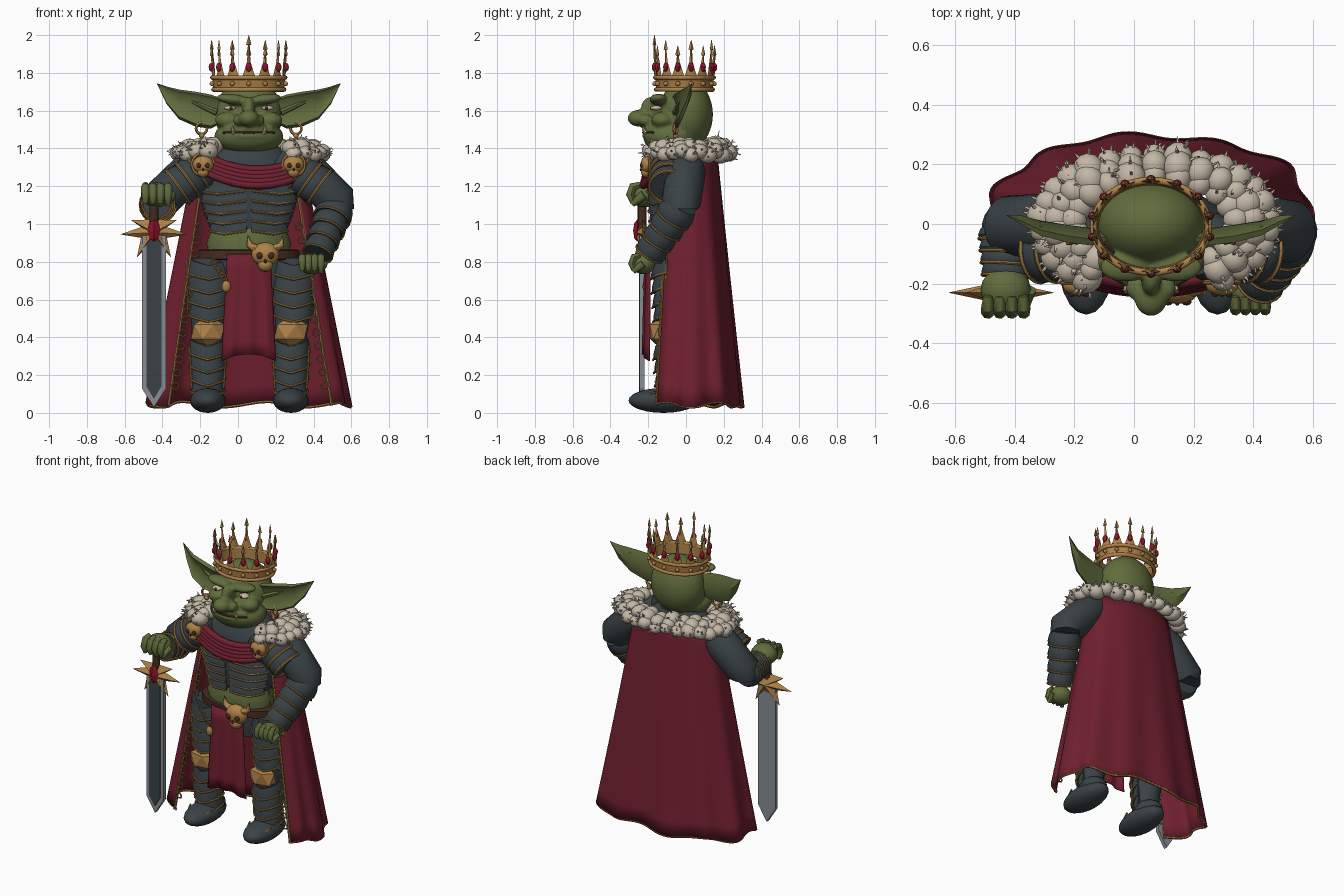
import bpy, bmesh, random
from math import sin, cos, pi, radians
from mathutils import Vector, Matrix, Euler

random.seed(4)
if "Cube" in bpy.data.objects:
    bpy.data.objects.remove(bpy.data.objects["Cube"])


def material(name, *rgb):
    m = bpy.data.materials.new(name)
    m.use_nodes = True
    m.diffuse_color = (*rgb, 1)
    m.node_tree.nodes["Principled BSDF"].inputs["Base Color"].default_value = (*rgb, 1)
    return m


SKIN = material("green skin", .118, .15, .046)
STEEL = material("dark armour", .042, .055, .061)
CLOTH = material("red cloth", .16, .014, .028)
GOLD = material("gold", .42, .22, .065)
TRIM = material("dull gold trim", .32, .18, .05)
FUR = material("pale fur", .54, .47, .38)
SILVER = material("blade silver", .25, .27, .29)
LEATHER = material("brown leather", .055, .025, .014)
GEM = material("red gem", .28, .006, .025)
IVORY = material("ivory", .6, .48, .34)
HX = .057  # body midline


def finish(name, bm, mat, smooth=True):
    bmesh.ops.recalc_face_normals(bm, faces=bm.faces)
    for f in bm.faces:
        f.smooth = smooth
    for e in bm.edges:
        e.smooth = e.calc_face_angle(0) < .8
    me = bpy.data.meshes.new(name)
    bm.to_mesh(me)
    bm.free()
    me.materials.append(mat)
    ob = bpy.data.objects.new(name, me)
    bpy.context.scene.collection.objects.link(ob)
    return ob


def ball(bm, loc, size, rot=(0, 0, 0), seg=16):
    m = Matrix.LocRotScale(Vector(loc), Euler(rot), Vector(size))
    bmesh.ops.create_uvsphere(bm, u_segments=seg, v_segments=seg // 2 + 2, radius=1, matrix=m)


def loft(bm, rings, ring_closed=True, path_closed=False):
    vs = [[bm.verts.new(p) for p in r] for r in rings]
    n = len(vs[0])
    for i in range(len(vs) if path_closed else len(vs) - 1):
        a, b = vs[i], vs[(i + 1) % len(vs)]
        for j in range(n if ring_closed else n - 1):
            k = (j + 1) % n
            bm.faces.new((a[j], a[k], b[k], b[j]))
    if ring_closed and not path_closed:
        bm.faces.new(vs[0])
        bm.faces.new(vs[-1])


def tube(bm, pts, rad, n=6, closed=False):
    pts = [Vector(p) for p in pts]
    c = len(pts)
    rad = rad if isinstance(rad, (list, tuple)) else [rad] * c
    rings, normal = [], None
    for i, p in enumerate(pts):
        a = pts[i - 1] if i or closed else p
        b = pts[(i + 1) % c] if i < c - 1 or closed else p
        t = (b - a).normalized()
        normal = normal or t.orthogonal()
        normal = (normal - t * normal.dot(t)).normalized()
        side = t.cross(normal)
        rings.append([p + (normal * cos(2*pi*j/n) + side * sin(2*pi*j/n)) * rad[i] for j in range(n)])
    loft(bm, rings, path_closed=closed)


def ring(bm, loc, axis, r, thick, n=16):
    q = Vector(axis).to_track_quat('Z', 'Y')
    tube(bm, [Vector(loc) + q @ Vector((cos(2*pi*i/n) * r, sin(2*pi*i/n) * r, 0)) for i in range(n)], thick, 6, True)


def ellipses(bm, rows, n=32):
    # stacked horizontal sections: z, centre y, radius x, radius y
    loft(bm, [[(HX + a * cos(2*pi*j/n), y + b * sin(2*pi*j/n), z) for j in range(n)] for z, y, a, b in rows])


def plate(bm, trim, x, y, rx, ry, a0, a1, top, low, vee=0, n=12):
    # curved overlapping plate with a trimmed lower edge
    rings, edge = [], []
    for i in range(n + 1):
        u = i / n
        a = radians(a0 + (a1 - a0) * u)
        drop = vee * (1 - abs(2 * u - 1))
        def at(s, z):
            return (x + rx * s * cos(a), y + ry * s * sin(a), z - drop)
        rings.append([at(.85, top), at(.98, top), at(1.06, (top + low) / 2), at(1.08, low), at(.88, low)])
        edge.append(at(1.09, low))
    loft(bm, rings)
    tube(trim, edge, .006)


def bands(bm, trim, a, b, r0, r1, n, thick=.006):
    # row of swelling armour bands along a limb
    a, b = Vector(a), Vector(b)
    for i in range(n):
        p, q = a.lerp(b, i / n), a.lerp(b, (i + 1.12) / n)
        r = r0 + (r1 - r0) * i / max(n - 1, 1)
        tube(bm, [p, p.lerp(q, .3), p.lerp(q, .75), q], [r * .86, r * .98, r * 1.04, r * .96], 20)
        ring(trim, q, b - a, r * .99, thick, 20)


# Head, blended from soft masses
bm = bmesh.new()
ball(bm, (HX, 0, 1.58), (.18, .143, .19), seg=32)
ball(bm, (HX, -.075, 1.462), (.184, .15, .098), seg=24)
ball(bm, (HX, -.13, 1.515), (.12, .085, .05))
ball(bm, (HX, -.18, 1.615), (.035, .06, .06))
ball(bm, (HX, -.25, 1.56), (.056, .06, .045))
for s in (-1, 1):
    ball(bm, (HX + s * .11, -.125, 1.55), (.07, .06, .045))
    ball(bm, (HX + s * .085, -.145, 1.66), (.09, .05, .028), (0, -s * .12, 0))
    ball(bm, (HX + s * .047, -.215, 1.55), (.038, .042, .032))
for z, y in ((1.5, -.22), (1.467, -.223)):
    tube(bm, [(HX + t * .125, y + .055 * t * t, z) for t in (-1, -.6, -.2, .2, .6, 1)], .013, 8)
head = finish("head", bm, SKIN)
mod = head.modifiers.new("blend", 'REMESH')
mod.mode, mod.voxel_size, mod.use_smooth_shade = 'VOXEL', .009, True
mod = head.modifiers.new("soften", 'SMOOTH')
mod.iterations = 6

# Ears: leaf-shaped with a hollow front
bm, hoops = bmesh.new(), bmesh.new()
for s in (-1, 1):
    rings = []
    for x, y, top, low in ((.13, -.04, 1.66, 1.54), (.2, -.05, 1.685, 1.505), (.28, -.04, 1.7, 1.515),
                           (.37, -.02, 1.712, 1.555), (.435, .01, 1.728, 1.635), (.485, .03, 1.745, 1.74)):
        d = (top - low) * .1
        rings.append([(HX + s * x, y + k * d, low + (top - low) * f) for f, k in
                      ((1, 0), (.93, -1.2), (.85, -.6), (.5, .4), (.18, -.6), (.08, -1.2), (0, 0), (.5, 2))])
    loft(bm, rings)
    tube(bm, [(HX + s * .17, -.055, 1.59), (HX + s * .27, -.04, 1.635), (HX + s * .4, -.003, 1.695)], [.018, .012, .003])
    ring(hoops, (HX + s * .25, -.055, 1.505), (.3 * s, 1, 0), .03, .008)
    ball(hoops, (HX + s * .25, -.055, 1.468), (.015,) * 3, seg=8)
finish("ears", bm, SKIN)
finish("earrings", hoops, GOLD)

# Eyes, mouth and fangs
white, dark = bmesh.new(), bmesh.new()
for s in (-1, 1):
    ball(white, (HX + s * .1, -.157, 1.614), (.032, .03, .013))
    ball(dark, (HX + s * .095, -.181, 1.614), (.01, .009, .01), seg=8)
    tube(white, [(HX + s * .08, -.21, 1.48), (HX + s * .085, -.225, 1.5), (HX + s * .085, -.222, 1.525)], [.011, .009, .001])
tube(dark, [(HX + t * .135, -.228 + .055 * t * t, 1.484) for t in (-1, -.6, -.2, .2, .6, 1)], .007)
finish("eyes_and_fangs", white, IVORY)
finish("pupils_and_mouth", dark, LEATHER)

# Crown with flat pointed spikes
bm, gems = bmesh.new(), bmesh.new()
N = 40
def oval(z, rx, ry):
    return [(HX + rx * cos(2*pi*i/N), -.008 + ry * sin(2*pi*i/N), z) for i in range(N)]
loft(bm, [oval(1.71, .187, .15), oval(1.775, .195, .156), oval(1.775, .18, .142), oval(1.71, .175, .138)], path_closed=True)
for z, r in ((1.712, .187), (1.775, .193)):
    tube(bm, oval(z, r, r * .8), .012, 8, True)
for i in range(14):
    a = 2 * pi * i / 14 - pi / 2
    c, s = cos(a), sin(a)
    high = 2 if i == 0 else (1.975, 1.945)[i % 2]
    outward = Vector((c, s, 0))
    across = Vector((-s, c, 0))
    def out(k, z):
        return Vector((HX + c * .19 * k, -.008 + s * .15 * k, z))
    spike = []
    for z, k, w, d in ((1.765, 1, .042, .009), (1.8, 1.01, .027, .009), (1.86, 1.03, .009, .008), (high - .055, 1.06, .005, .005),
                       (high - .05, 1.06, .014, .01), (high, 1.06, .001, .001)):
        p = out(k, z)
        spike.append([p + across * w, p + outward * d, p - across * w, p - outward * d])
    loft(bm, spike)
    ball(bm, out(1.05, 1.743), (.013,) * 3, seg=8)
    ball(gems, out(1.06, 1.83), (.016, .014, .024), seg=8)
finish("crown", bm, GOLD)
finish("crown_gems", gems, GEM)

# Torso and belly
bm, trim = bmesh.new(), bmesh.new()
ellipses(bm, [(.94, -.04, .19, .13), (1.05, -.04, .235, .15), (1.18, -.04, .27, .16),
              (1.3, -.03, .27, .16), (1.38, -.02, .2, .15), (1.43, -.02, .13, .12)])
for i in range(5):
    for a0, a1 in ((-158, -93), (-87, -22)):
        plate(bm, trim, HX, -.04, .262 - i * .014, .155 - i * .004, a0, a1, 1.235 - i * .053, 1.175 - i * .053, .018)
ellipses(bm, [(.66, -.04, .2, .11), (.78, -.04, .24, .13), (.85, -.04, .23, .13)])
finish("breastplate", bm, STEEL)
bm = bmesh.new()
ellipses(bm, [(.8, -.045, .2, .13), (.9, -.05, .225, .155), (.99, -.04, .19, .13)])
finish("belly", bm, SKIN)
bm = bmesh.new()
ellipses(bm, [(.81, -.045, .255, .15), (.815, -.045, .27, .162), (.86, -.045, .268, .161), (.865, -.045, .25, .15)])
finish("belt", bm, LEATHER)

# Shoulders and arms
bm = bmesh.new()
for s, elbow, wrist in ((1, (.525, -.025, 1.12), (.425, -.19, .85)), (-1, (-.42, -.01, 1.12), (-.43, -.17, 1.11))):
    e, w = Vector(elbow), Vector(wrist)
    bands(bm, trim, (HX + s * .16, -.075, 1.35), (HX + s * .37, -.09, 1.2), .113, .105, 4, .009)
    tube(bm, [(HX + s * .25, 0, 1.33), (HX + s * .31, 0, 1.28), e, e - Vector((0, 0, .04))], [.085, .105, .105, .09], 20)
    bands(bm, trim, e - Vector((0, 0, .02)), w, .098, .08, 4)
finish("arm_armour", bm, STEEL)


def fist(bm, x, y, z, k):
    ball(bm, (x, y, z), (.078 * k, .07 * k, .062 * k))
    for i in range(4):
        fx = x + (i - 1.5) * .037 * k
        tube(bm, [(fx, y - .02 * k, z + .05 * k), (fx, y - .055 * k, z + .04 * k), (fx, y - .07 * k, z),
                  (fx, y - .055 * k, z - .04 * k)], [.014 * k, .021 * k, .021 * k, .014 * k], 8)
    tube(bm, [(x + .07 * k, y, z), (x + .055 * k, y - .06 * k, z - .045 * k)], [.025 * k, .016 * k], 8)


bm = bmesh.new()
fist(bm, -.43, -.22, 1.155, 1.08)
fist(bm, .39, -.225, .79, .9)
finish("hands", bm, SKIN)

# Legs, knees and boots
bm, knees = bmesh.new(), bmesh.new()
for x, thigh in ((-.16, -.155), (.28, .295)):
    tube(bm, [(thigh, -.06, .82), (thigh, -.06, .6), (x, -.07, .42), (x, -.07, .25), (x, -.07, .08)],
         [.1, .1, .085, .085, .065], 16)
    for i in range(4):
        plate(bm, trim, thigh, -.065, .113 - i * .004, .112 - i * .004, -190, 10, .83 - i * .075, .755 - i * .075, .05)
        plate(bm, trim, x, -.065, .094 - i * .004, .1 - i * .004, -190, 10, .4 - i * .07, .33 - i * .07, .05)
    # upright gold edges beside the plates
    for s in (-1, 1):
        tube(trim, [(thigh + s * .115, -.105, .81), (thigh + s * .11, -.105, .52)], .006)
        tube(trim, [(x + s * .098, -.105, .36), (x + s * .085, -.105, .13)], .006)
    bmesh.ops.create_icosphere(knees, subdivisions=1, radius=1,
                               matrix=Matrix.LocRotScale(Vector((x, -.14, .43)), None, Vector((.1, .06, .085))))
    ball(bm, (x, -.12, .066), (.095, .184, .066), seg=20)
    ball(bm, (x, -.06, .11), (.085, .1, .06))
    tube(trim, [(x + .08 * cos(a), -.16 - .1 * sin(a), .11 - .03 * sin(a)) for a in (0, .8, 1.57, 2.3, pi)], .006)
finish("leg_armour", bm, STEEL)
finish("knee_guards", knees, GOLD, False)


# Cape, open at the front, with the hem trim on the inside
def cape_point(u, t, k=1):
    a = radians(-37 + 254 * u)
    wave = k * (1 + .03 * t * sin(u * 50) + .015 * t * sin(u * 23 + 1))
    depth = sin(a) ** .75 if sin(a) > 0 else sin(a) * .85
    return (HX + (.28 + .262 * t) * wave * cos(a), (.165 + .135 * t) * wave * depth,
            1.39 - 1.345 * t + .014 * t * sin(u * 31))


bm = bmesh.new()
loft(bm, [[cape_point(i / 100, t / 14) for i in range(101)] for t in range(15)], ring_closed=False)
finish("cape", bm, CLOTH).modifiers.new("thickness", 'SOLIDIFY').thickness = .01
tube(trim, [cape_point(i / 100, 1, .98) for i in range(101)], .008)
for u in (0, 1):
    tube(trim, [cape_point(u, t / 14) for t in range(15)], .008)
    for t in range(13):
        p = Vector(cape_point(u, .3 + t * .052))
        ring(trim, p + Vector((.02 if u else -.02, -.008, 0)), (0, 1, .2), .019, .005, 8)

# Loincloth and chest sash
bm = bmesh.new()
rows = []
for j in range(8):
    t = j / 7
    rows.append([(HX + k / 12 * (.115 + .03 * t), -.218 - .008 * t - .006 * (.4 + t) * cos(k * .75) + .02 * (k / 12) ** 2,
                  .84 - .53 * t - .035 * t * (k / 12) ** 2) for k in range(-12, 13)])
loft(bm, rows, ring_closed=False)
finish("loincloth", bm, CLOTH).modifiers.new("thickness", 'SOLIDIFY').thickness = .01
bm = bmesh.new()
for i in range(5):
    tube(bm, [(HX + t * .23, -.203 + .04 * t * t - .006 * i, 1.29 - i * .021 + .05 * t * t - .02 * t)
              for t in (-1, -.75, -.5, -.25, 0, .25, .5, .75, 1)], .021, 8)
finish("chest_sash", bm, CLOTH)

# Skull brooches, horned buckle and hip chain
bm, holes = bmesh.new(), bmesh.new()
for x, y, z, k in ((-.185, -.205, 1.315, .055), (.295, -.205, 1.315, .055), (.145, -.22, .84, .074)):
    ball(bm, (x, y, z), (k, k * .65, k * .85))
    ball(bm, (x, y - .1 * k, z - .75 * k), (k * .55, k * .5, k * .5))
    for s in (-1, 1):
        ball(holes, (x + s * k * .42, y - k * .56, z - k * .1), (k * .24, k * .16, k * .24), seg=10)
        if k > .07:
            tube(bm, [(x + s * .05, y, z + .03), (x + s * .085, y, z + .05), (x + s * .092, y, z + .1)], [.024, .017, .001], 8)
    ball(holes, (x, y - k * .63, z - k * .5), (k * .1, k * .1, k * .15), seg=8)
    if k < .07:
        ring(bm, (x, y + .01, z), (0, 1, 0), k * 1.08, .008, 20)
for i in range(8):
    ring(bm, (-.13 + i * .009, -.21, .8 - i * .014), (i % 2, 1, 0), .012, .004, 8)
ball(bm, (-.062, -.215, .67), (.024, .015, .032), seg=8)
finish("skull_ornaments", bm, GOLD)
finish("skull_sockets", holes, LEATHER)
finish("gold_edging", trim, TRIM)

# Fur collar with loose tufts
bm = bmesh.new()
for rx, ry, z, count, gap in ((.275, .163, 1.41, 17, 45), (.327, .198, 1.405, 21, 50), (.375, .225, 1.375, 25, 53)):
    for i in range(count):
        a = radians(-gap + (180 + 2 * gap) * i / (count - 1))
        p = Vector((HX + .012 + rx * cos(a), ry * sin(a), z + random.uniform(-.012, .012)))
        r = random.uniform(.038, .052)
        ball(bm, p, (r * 1.1, r, r * .9), (0, 0, a), 12)
        for k in range(4):
            d = Vector((cos(a) + random.uniform(-.9, .9), sin(a) + random.uniform(-.9, .9), random.uniform(-.3, .6))).normalized()
            bend = Vector((0, 0, random.uniform(-.012, .012)))
            tube(bm, [p + d * r * .8, p + d * r * 1.2 + bend, p + d * r * 1.5], [.007, .005, .0006], 4)
finish("fur_collar", bm, FUR)


# Sword
def prism(bm, outline, y0, y1):
    loft(bm, [[(x, y, z) for x, z in outline] for y in (y0, y1)])


SX = -.445
def blade(w, top, shoulder, tip):
    return [(SX - w, top), (SX + w, top), (SX + w, shoulder), (SX, tip), (SX - w, shoulder)]
bm = bmesh.new()
prism(bm, blade(.064, .94, .13, .03), -.245, -.22)
finish("sword_blade", bm, SILVER, False)
bm = bmesh.new()
prism(bm, blade(.04, .93, .14, .075), -.25, -.244)
finish("sword_fuller", bm, STEEL, False)

# Faceted star guard, thin at its points
bm = bmesh.new()
tips = ((.178, -.01), (.12, .065), (0, .075), (-.12, .065), (-.178, -.01), (-.09, -.13), (0, -.078), (.09, -.13))
rim = []
for i, (x, z) in enumerate(tips):
    a = (i + .5) * pi / 4
    rim += [bm.verts.new((SX + x, -.23, .955 + z)), bm.verts.new((SX + .074 * cos(a), -.23, .955 + .074 * sin(a)))]
for y in (-.268, -.192):
    peak = bm.verts.new((SX, y, .955))
    for i in range(16):
        bm.faces.new((rim[i - 1], rim[i], peak))
finish("sword_guard", bm, GOLD, False)
bm = bmesh.new()
tube(bm, [(SX, -.232, .98), (SX, -.232, 1.14)], .024, 10)
finish("sword_grip", bm, LEATHER)
bm = bmesh.new()
ball(bm, (SX, -.258, .965), (.034, .022, .058), seg=4)
finish("sword_gem", bm, GEM, False)
